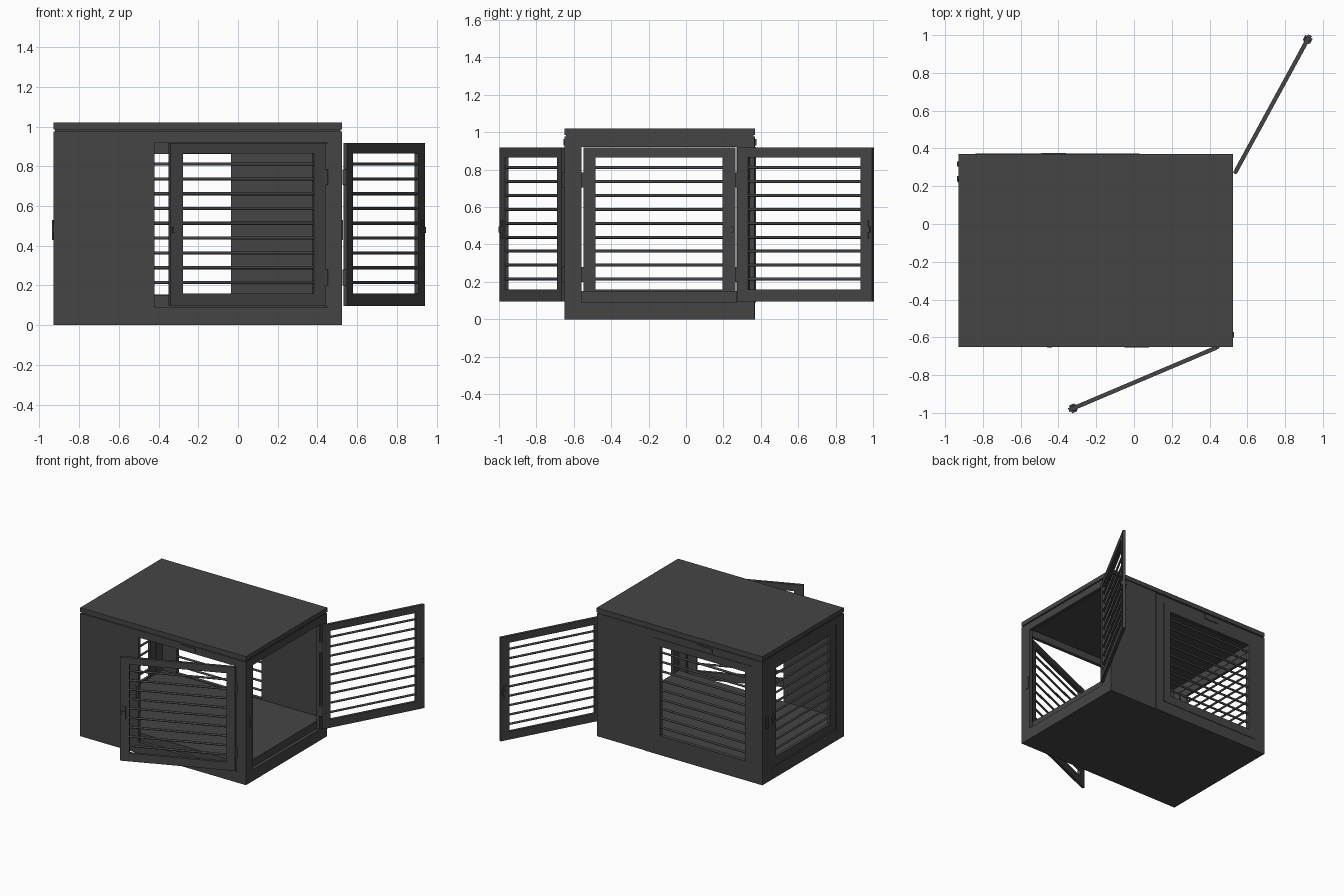
import bpy, bmesh, math
from mathutils import Matrix, Vector

if "Cube" in bpy.data.objects:
    bpy.data.objects.remove(bpy.data.objects["Cube"])

X0, X1, Y0, Y1 = -0.93, 0.525, -0.65, 0.37   # crate footprint
T = 0.026                                    # wall thickness
mat = bpy.data.materials.new("dark_grey")
mat.diffuse_color = (0.06, 0.06, 0.06, 1)
mat.use_nodes = True
mat.node_tree.nodes["Principled BSDF"].inputs["Base Color"].default_value = mat.diffuse_color


def frame_at(x, y, angle=0.0):
    return Matrix.Translation((x, y, 0)) @ Matrix.Rotation(angle, 4, 'Z')


def finish(bm, name, m=Matrix()):
    bmesh.ops.recalc_face_normals(bm, faces=bm.faces)
    me = bpy.data.meshes.new(name)
    bm.to_mesh(me)
    bm.free()
    ob = bpy.data.objects.new(name, me)
    ob.matrix_world = m
    me.materials.append(mat)
    bpy.context.collection.objects.link(ob)
    return ob


def add_box(bm, a, b):
    a, b = Vector(a), Vector(b)
    m = Matrix.Translation((a + b) / 2) @ Matrix.Diagonal((*(b - a), 1))
    bmesh.ops.create_cube(bm, size=1, matrix=m)


def box(name, a, b, m=Matrix()):
    bm = bmesh.new()
    add_box(bm, a, b)
    return finish(bm, name, m)


def ring(name, outer, inner, t, m):
    """Rectangular panel with a rectangular hole; rects are (u0, u1, z0, z1)."""
    bm = bmesh.new()
    loops = []
    for y in (-t / 2, t / 2):
        for u0, u1, z0, z1 in (outer, inner):
            loops.append([bm.verts.new((u, y, z)) for u, z in
                          ((u0, z0), (u1, z0), (u1, z1), (u0, z1))])
    fo, fi, bo, bi = loops
    for p, q in ((fo, fi), (fi, bi), (bi, bo), (bo, fo)):
        for i in range(4):
            j = (i + 1) % 4
            bm.faces.new((p[i], p[j], q[j], q[i]))
    return finish(bm, name, m)


def slats(name, u0, u1, m, z0=0.215, step=0.0745, n=9):
    bm = bmesh.new()
    for i in range(n):
        c = Matrix.Translation(((u0 + u1) / 2, 0, z0 + i * step)) @ Matrix.Rotation(math.pi / 2, 4, 'Y')
        bmesh.ops.create_cone(bm, cap_ends=True, segments=12, radius1=0.008, radius2=0.008,
                              depth=u1 - u0 + 0.02, matrix=c)
    ob = finish(bm, name, m)
    for p in ob.data.polygons:
        p.use_smooth = len(p.vertices) == 4
    return ob


def door(name, w, m):
    """Barred door, hinge at local u = 0, latch at u = w."""
    s = 0.07
    ring(name + "_frame", (0.006, w, 0.096, 0.918), (s, w - s, 0.16, 0.865), 0.022, m)
    slats(name + "_slats", s, w - s, m)
    bm = bmesh.new()
    for z in (0.24, 0.745):                      # hinge knuckles
        bmesh.ops.create_cone(bm, cap_ends=True, segments=12, radius1=0.011, radius2=0.011,
                              depth=0.08, matrix=Matrix.Translation((0, 0, z)))
    finish(bm, name + "_hinges", m)
    bm = bmesh.new()
    add_box(bm, (w - 0.045, -0.016, 0.43), (w - 0.022, 0.016, 0.53))
    add_box(bm, (w - 0.04, -0.022, 0.465), (w - 0.01, 0.022, 0.495))
    finish(bm, name + "_latch", m)


# bottom, floor tray and lid
e = 0.004
box("bottom_panel", (X0 + T, Y0 + T, 0), (X1 - T, Y1 - T, 0.03))
box("floor_tray", (X0 + T, Y0 + T, 0.09), (X1 - T, Y1 - T, 0.15))
box("lid", (X0, Y0, 0.986), (X1, Y1, 1.02))
box("lid_groove", (X0 + 0.008, Y0 + 0.008, 0.974), (X1 - 0.008, Y1 - 0.008, 0.987))

# walls with door openings
H = math.pi / 2
ring("front_wall", (X0, X1, 0, 0.976), (-0.42, 0.45, 0.09, 0.92), T, frame_at(0, Y0 + T / 2))
side = (Y0 + T, Y1 - T, 0, 0.976)
ring("right_wall", side, (-0.56, 0.27, 0.09, 0.92), T, frame_at(X1 - T / 2, 0, H))
ring("left_wall", side, (-0.56, 0.27, 0.09, 0.92), T, frame_at(X0 + T / 2, 0, H))

# back wall: plain strip, windowed panel and its raised surround
win = (-0.78, -0.035, 0.155, 0.862)
back = frame_at(0, Y1 - T / 2)
ring("back_window_wall", (X0, 0.10, 0, 0.976), win, T, back)
box("back_plain_wall", (0.10, Y1 - T, 0), (X1, Y1 - e, 0.976))
ring("back_window_surround", (-0.84, 0.03, 0.09, 0.92), win, 0.006, frame_at(0, Y1 + 0.001))
slats("back_window_slats", win[0], win[1], back)

# doors: front and right stand open, left is closed
door("front_door", 0.855, frame_at(0.442, Y0 - 0.002, math.atan2(-0.335, -0.79)))
door("right_door", 0.825, frame_at(0.537, 0.275, math.atan2(0.725, 0.395)))
door("left_door", 0.818, frame_at(X0 + 0.014, -0.554, H))

# hand grips near the top edges
box("front_grip", (-0.05, Y0 - 0.005, 0.93), (0.08, Y0 + 0.01, 0.965))
box("back_grip", (-0.49, Y1 - 0.01, 0.93), (-0.36, Y1 + 0.006, 0.965))

# latch keepers beside each opening, and hinge strip on the front
box("front_keeper", (-0.46, Y0 - 0.005, 0.43), (-0.435, Y0 + 0.01, 0.53))
box("right_keeper", (X1 - 0.01, -0.60, 0.43), (X1 + 0.005, -0.572, 0.53))
box("left_keeper", (X0 - 0.006, 0.305, 0.43), (X0 + 0.01, 0.33, 0.53))
box("front_hinge_strip", (0.436, Y0 + 0.004, 0.092), (0.45, Y0 + T, 0.918))
